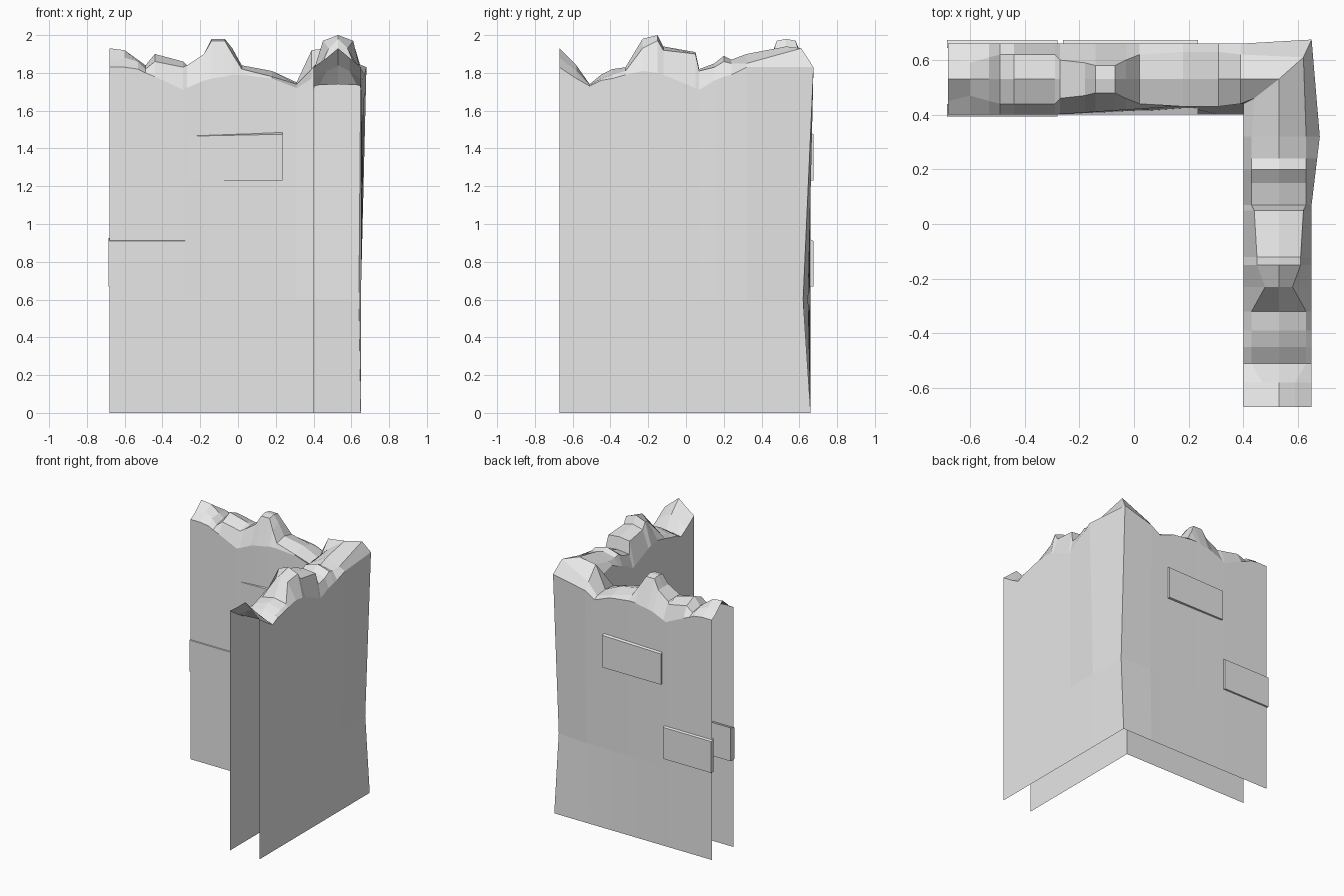
import bpy
import bmesh

if "Cube" in bpy.data.objects:
    bpy.data.objects.remove(bpy.data.objects["Cube"], do_unlink=True)

stone = bpy.data.materials.new("plain grey stone")
stone.use_nodes = True
stone.diffuse_color = (0.8, 0.8, 0.8, 1)
stone.node_tree.nodes["Principled BSDF"].inputs["Base Color"].default_value = (0.8, 0.8, 0.8, 1)


def make_object(name, bm):
    mesh = bpy.data.meshes.new(name)
    bm.to_mesh(mesh)
    bm.free()
    mesh.materials.append(stone)
    obj = bpy.data.objects.new(name, mesh)
    bpy.context.collection.objects.link(obj)
    return obj


# Broken top edge: position, rim height, crest half width, crest height, ridge height
BACK_STATIONS = [
    (-.68, 1.83, .08, 1.86, 1.93), (-.6, 1.83, .06, 1.88, 1.92),
    (-.53, 1.82, .08, 1.86, 1.87), (-.49, 1.8, .09, 1.82, 1.84),
    (-.44, 1.78, .09, 1.86, 1.9), (-.29, 1.71, .09, 1.83, 1.86),
    (-.27, 1.72, .07, 1.84, 1.84), (-.18, 1.76, .06, 1.9, 1.9),
    (-.14, 1.77, .05, 1.97, 1.98), (-.07, 1.78, .05, 1.97, 1.98),
    (-.03, 1.79, .07, 1.9, 1.93), (.02, 1.79, .09, 1.82, 1.84),
    (.18, 1.77, .1, 1.78, 1.81), (.31, 1.72, .1, 1.74, 1.75),
    (.39, 1.77, .09, 1.82, 1.92),
]
SIDE_STATIONS = [
    (.32, 1.83, .1, 1.85, 1.9), (.24, 1.79, .1, 1.85, 1.87),
    (.2, 1.78, .1, 1.86, 1.89), (.15, 1.76, .1, 1.83, 1.85),
    (.07, 1.71, .1, 1.81, 1.82), (.05, 1.72, .09, 1.9, 1.91),
    (-.12, 1.79, .08, 1.92, 1.94), (-.15, 1.8, .08, 1.97, 2),
    (-.23, 1.81, .05, 1.93, 1.98), (-.32, 1.79, .1, 1.81, 1.83),
    (-.39, 1.77, .1, 1.79, 1.82), (-.45, 1.76, .1, 1.77, 1.79),
    (-.51, 1.73, .1, 1.735, 1.74), (-.58, 1.77, .06, 1.81, 1.84),
    (-.67, 1.83, .06, 1.88, 1.93),
]
MID = 0.6        # height of the waist line in the walls
CENTRE = 0.53    # centre line shared by both walls


def section_back(x, rim, half, crest, ridge):
    lean = 0.04 * min(1, max(0, (x + 0.3) / 0.6))
    return [(x, .66, 0), (x, .66 - lean / 3, MID), (x, .66, rim),
            (x, CENTRE + half, crest), (x, CENTRE, ridge), (x, CENTRE - half, crest),
            (x, .4 + lean, rim), (x, .4, MID), (x, .4, 0)]


def section_side(y, rim, half, crest, ridge):
    bulge = 0.03 * max(0, 1 - abs(y - .32) / .25)
    return [(.65, y, 0), (.65, y, MID), (.65 + bulge, y, rim),
            (CENTRE + half, y, crest), (CENTRE, y, ridge), (CENTRE - half, y, crest),
            (.4, y, rim), (.4, y, MID), (.4, y, 0)]


# Hollow corner wall, open at the base and at both ends
corner = [(.65, .66, 0), (.64, .62, MID), (.65, .675, 1.83),
          (.62, .61, 1.93), (CENTRE, CENTRE, 1.94), (.44, .46, 1.88),
          (.4, .44, 1.8), (.4, .4, MID), (.4, .4, 0)]
sections = [section_back(*s) for s in BACK_STATIONS] + [corner]
sections += [section_side(*s) for s in SIDE_STATIONS]
bm = bmesh.new()
rows = [[bm.verts.new(p) for p in section] for section in sections]
for a, b in zip(rows, rows[1:]):
    for i in range(len(a) - 1):
        bm.faces.new((a[i], b[i], b[i + 1], a[i + 1]))
bm.normal_update()
# Keep the surface facing outward
if sum(f.normal.z * f.calc_area() for f in bm.faces) < 0:
    bmesh.ops.reverse_faces(bm, faces=bm.faces)
make_object("ruined_corner_wall", bm)


# Raised stone blocks, with a sloping top edge
def stone_block(name, left, right, low, high, tilt, wall, face):
    bm = bmesh.new()
    slope = 0.015
    outline = [(left, low), (right, low), (right, high + tilt), (left, high)]
    inner = [bm.verts.new((x, wall, z)) for x, z in outline]
    outer = [bm.verts.new((x, face, z - (slope if z > low else 0))) for x, z in outline]
    bm.faces.new(inner)
    bm.faces.new(outer)
    for i in range(4):
        j = (i + 1) % 4
        bm.faces.new((inner[i], inner[j], outer[j], outer[i]))
    bmesh.ops.recalc_face_normals(bm, faces=bm.faces)
    make_object(name, bm)


for side, wall, face in (("front", .44, .393), ("back", .645, .674)):
    stone_block("lower_block_" + side, -.685, -.28, .67, .925, 0, wall, face)
    stone_block("upper_block_" + side, -.26, .235, 1.23, 1.48, .01, wall, face + .007 * (side == "front"))
